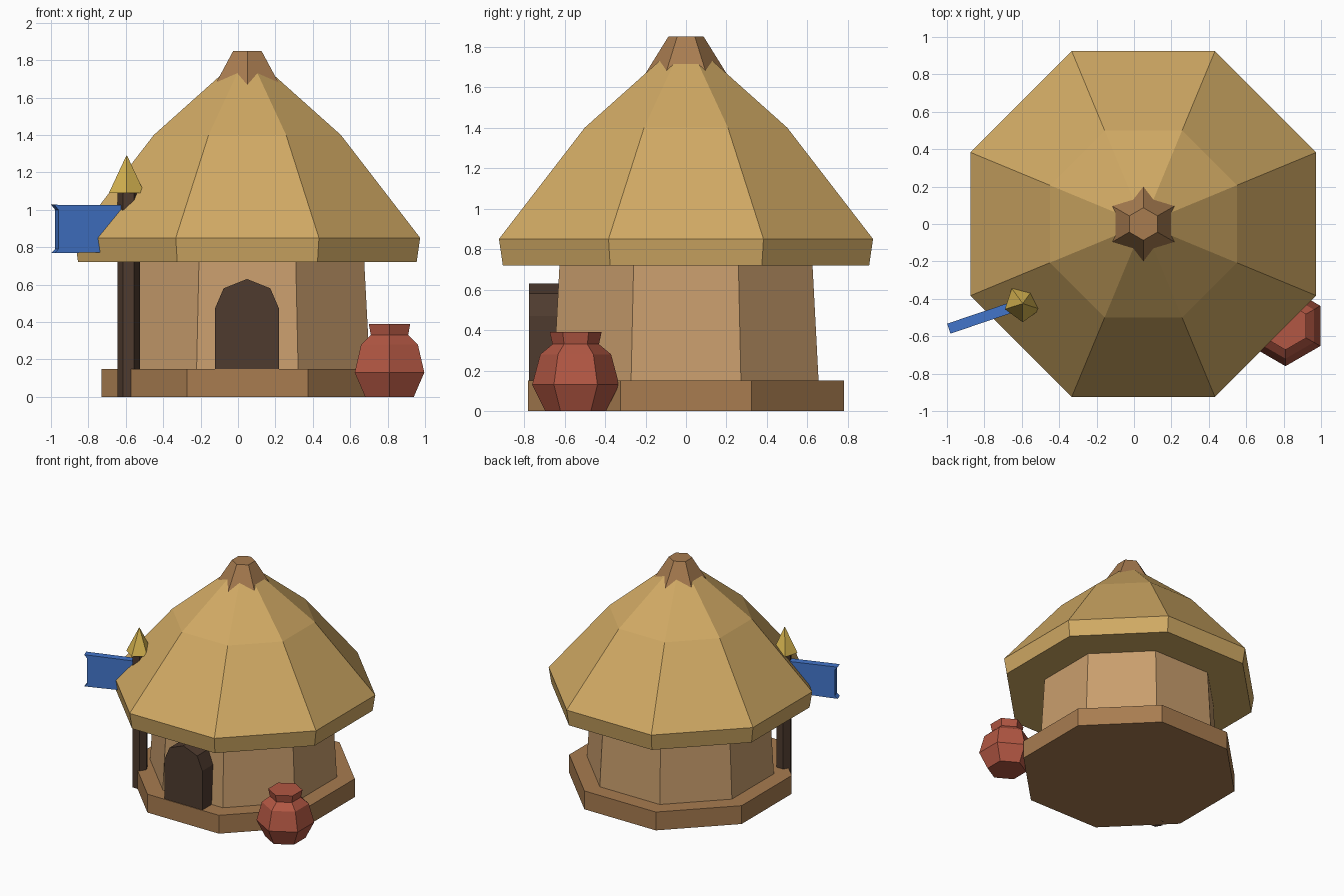
import bpy
import bmesh
from math import pi, cos, sin, atan2

cube = bpy.data.objects.get("Cube")
if cube:
    bpy.data.objects.remove(cube)


def material(name, *rgb):
    lin = [((c / 255 + 0.055) / 1.055) ** 2.4 for c in rgb] + [1]
    m = bpy.data.materials.new(name)
    m.use_nodes = True
    m.diffuse_color = lin
    bsdf = m.node_tree.nodes["Principled BSDF"]
    bsdf.inputs["Base Color"].default_value = lin
    bsdf.inputs["Roughness"].default_value = 0.9
    return m


straw = material("straw", 209, 170, 100)
clay = material("clay wall", 201, 158, 109)
earth = material("brown earth", 168, 124, 80)
dark = material("dark wood", 79, 59, 47)
red = material("red pottery", 178, 87, 67)
blue = material("blue cloth", 66, 117, 202)
gold = material("gold", 214, 180, 80)


def add(name, bm, mat, loc):
    bmesh.ops.recalc_face_normals(bm, faces=bm.faces)
    me = bpy.data.meshes.new(name)
    bm.to_mesh(me)
    bm.free()
    me.materials.append(mat)
    ob = bpy.data.objects.new(name, me)
    ob.location = loc
    bpy.context.collection.objects.link(ob)
    return ob


def stack(name, sides, profile, mat, loc, turn=0.0):
    """Closed polygonal solid through (corner radius, height) rings."""
    bm = bmesh.new()
    rings = []
    for r, z in profile:
        rings.append([bm.verts.new((r * cos(turn + 2 * pi * i / sides),
                                    r * sin(turn + 2 * pi * i / sides), z))
                      for i in range(sides)])
    for a, b in zip(rings, rings[1:]):
        for i in range(sides):
            j = (i + 1) % sides
            bm.faces.new((a[i], a[j], b[j], b[i]))
    bm.faces.new(rings[0][::-1])
    bm.faces.new(rings[-1])
    return add(name, bm, mat, loc)


def slab(name, outline, y0, y1, mat, loc):
    """Outline in x and z, extruded along y."""
    bm = bmesh.new()
    face = bm.faces.new([bm.verts.new((x, y0, z)) for x, z in outline])
    new = bmesh.ops.extrude_face_region(bm, geom=[face])["geom"]
    verts = [v for v in new if isinstance(v, bmesh.types.BMVert)]
    bmesh.ops.translate(bm, verts=verts, vec=(0, y1 - y0, 0))
    return add(name, bm, mat, loc)


def octagon(name, profile, mat):
    """Eight-sided part given by flat-side distances."""
    return stack(name, 8, [(a / cos(pi / 8), z) for a, z in profile],
                 mat, (0.05, 0, 0), pi / 8)


# Hut body
octagon("base_platform", [(0.78, 0), (0.78, 0.15)], earth)
octagon("wall", [(0.655, 0.15), (0.624, 0.74)], clay)
octagon("thatched_roof", [(0.905, 0.72), (0.924, 0.85), (0.5, 1.4), (0.03, 1.82)], straw)
stack("roof_cap", 6, [(0.23, 1.62), (0.087, 1.85)], earth, (0.05, 0, 0), pi / 2)

# Arched doorway
half = [(0.172, 0.15), (0.172, 0.47), (0.125, 0.58)]
arch = half + [(0, 0.63)] + [(-x, z) for x, z in reversed(half)]
slab("doorway", arch, -0.775, -0.6, dark, (0.048, 0, 0))

# Banner pole with finial
pole = (-0.585, -0.43, 0)
stack("banner_pole", 6, [(0.06, 0), (0.06, 1.1)], dark, pole)
stack("pole_finial", 5, [(0.1, 1.09), (0.002, 1.29)], gold, (-0.595, -0.425, 0), pi * 0.3)

# Banner hanging outwards from the pole
length = 0.42
cloth = [(0, 0.775), (length, 0.768), (length - 0.022, 0.79),
         (length - 0.022, 1.0), (length, 1.027), (0, 1.025)]
banner = slab("banner", cloth, -0.028, 0.028, blue, (-0.592, -0.425, 0))
banner.rotation_euler.z = atan2(-0.13, -0.385)

# Clay pot
stack("pot", 6, [(0.15, 0), (0.215, 0.13), (0.175, 0.28), (0.115, 0.33),
                 (0.128, 0.39)], red, (0.81, -0.545, 0), pi / 2)
